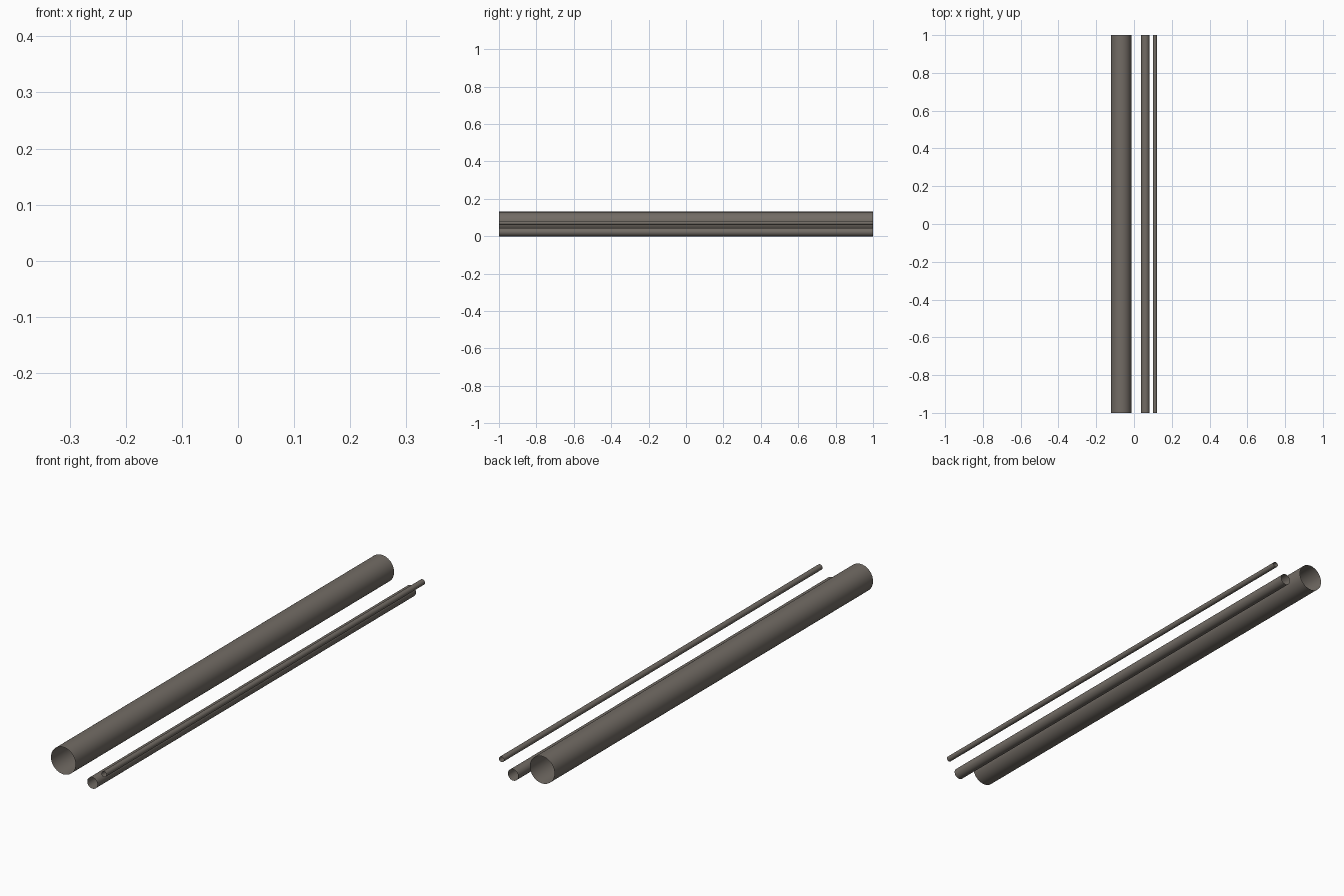
import bpy, bmesh, math

if "Cube" in bpy.data.objects:
    bpy.data.objects.remove(bpy.data.objects["Cube"])

# One grey-brown steel colour
steel = bpy.data.materials.new("grey_brown_steel")
steel.diffuse_color = (0.17, 0.15, 0.13, 1)
steel.use_nodes = True
steel.node_tree.nodes["Principled BSDF"].inputs["Base Color"].default_value = steel.diffuse_color


def open_tube(name, x, z, radius, sides=48, length=2.0):
    """Thin-walled tube lying along y, open at both ends."""
    bm = bmesh.new()
    bmesh.ops.create_circle(bm, cap_ends=False, segments=sides, radius=radius)
    for v in bm.verts:                       # stand the ring up at the front end
        v.co = (x + v.co.x, -length / 2, z + v.co.y)
    ext = bmesh.ops.extrude_edge_only(bm, edges=bm.edges[:])
    new = [g for g in ext["geom"] if isinstance(g, bmesh.types.BMVert)]
    bmesh.ops.translate(bm, verts=new, vec=(0, length, 0))
    bm.normal_update()
    for f in bm.faces:                       # outward normals, smooth shading
        c = f.calc_center_median()
        if f.normal.x * (c.x - x) + f.normal.z * (c.z - z) < 0:
            f.normal_flip()
        f.smooth = True
    mesh = bpy.data.meshes.new(name)
    bm.to_mesh(mesh)
    bm.free()
    mesh.materials.append(steel)
    obj = bpy.data.objects.new(name, mesh)
    bpy.context.collection.objects.link(obj)
    return obj


# Three parallel pipes of decreasing size
open_tube("large_pipe", -0.068, 0.077, 0.054)
open_tube("medium_pipe", 0.060, 0.0225, 0.0225)
open_tube("small_pipe", 0.111, 0.071, 0.011)
